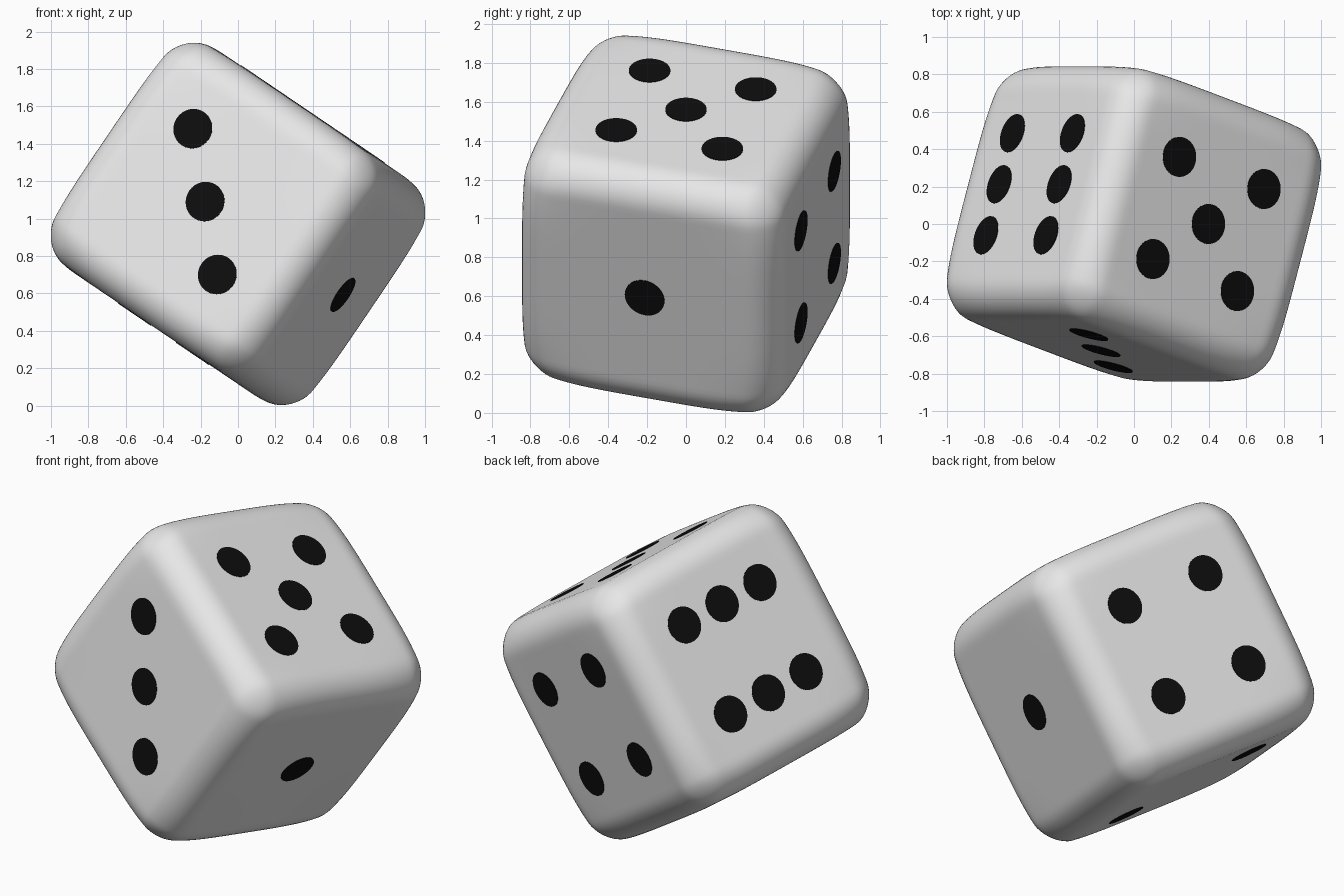
import bpy
import bmesh
from mathutils import Matrix, Vector

HALF = 0.709       # half width of the cube
ROUND = 0.18       # edge radius
STEP = 0.286       # pip spacing
PIP_RADIUS = 0.107

old = bpy.data.objects.get("Cube")
if old:
    bpy.data.objects.remove(old, do_unlink=True)


def make_material(name, value):
    mat = bpy.data.materials.new(name)
    mat.use_nodes = True
    color = (value, value, value, 1)
    mat.diffuse_color = color
    mat.node_tree.nodes["Principled BSDF"].inputs["Base Color"].default_value = color
    return mat


def add_object(name, bm, mat, pose):
    mesh = bpy.data.meshes.new(name)
    bm.to_mesh(mesh)
    bm.free()
    mesh.materials.append(mat)
    obj = bpy.data.objects.new(name, mesh)
    obj.matrix_world = pose
    bpy.context.collection.objects.link(obj)
    return obj


# Tilted resting pose: local axes point through the five, three and one faces
five = Vector((0.561, 0, 0.828)).normalized()
three = Vector((-0.247, -0.953, 0.169))
three = (three - five * three.dot(five)).normalized()
one = five.cross(three)
pose = Matrix.Translation((0, 0, 0.972)) @ Matrix((five, three, one)).transposed().to_4x4()

# Body: dense cube rounded at the edges, with softer corners
bm = bmesh.new()
bmesh.ops.create_cube(bm, size=2 * HALF)
bmesh.ops.subdivide_edges(bm, edges=bm.edges[:], cuts=47, use_grid_fill=True)
core = HALF - ROUND
for v in bm.verts:
    inner = Vector([max(-core, min(core, c)) for c in v.co])
    p = inner + ROUND * (v.co - inner).normalized()
    corner = abs(p.x * p.y * p.z) / HALF ** 3
    v.co = p * (1 - 0.12 * corner ** 4)
for f in bm.faces:
    f.smooth = True
add_object("die_body", bm, make_material("light_grey", 0.8), pose)

# Pip layouts: outward axis, and in-plane steps along the other two axes
corners = [(a, b) for a in (-1, 1) for b in (-1, 1)]
layouts = [
    ("one", 2, 1, [(0, 0)]),
    ("two", 0, -1, [(-1, -1), (1, 1)]),
    ("three", 1, 1, [(1, -1), (0, 0), (-1, 1)]),
    ("four", 1, -1, corners),
    ("five", 0, 1, corners + [(0, 0)]),
    ("six", 2, -1, corners + [(-1, 0), (1, 0)]),
]

# Pips: thin round plates on each face
black = make_material("black", 0.004)
for name, axis, sign, spots in layouts:
    bm = bmesh.new()
    normal = Vector((0, 0, 0))
    normal[axis] = sign
    turn = normal.to_track_quat("Z", "Y").to_matrix().to_4x4()
    others = [i for i in range(3) if i != axis]
    for spot in spots:
        centre = normal * HALF
        for i, s in zip(others, spot):
            centre[i] = s * STEP
        bmesh.ops.create_cone(bm, cap_ends=True, segments=32, depth=0.006,
                              radius1=PIP_RADIUS, radius2=PIP_RADIUS,
                              matrix=Matrix.Translation(centre) @ turn)
    add_object("pips_" + name, bm, black, pose)
